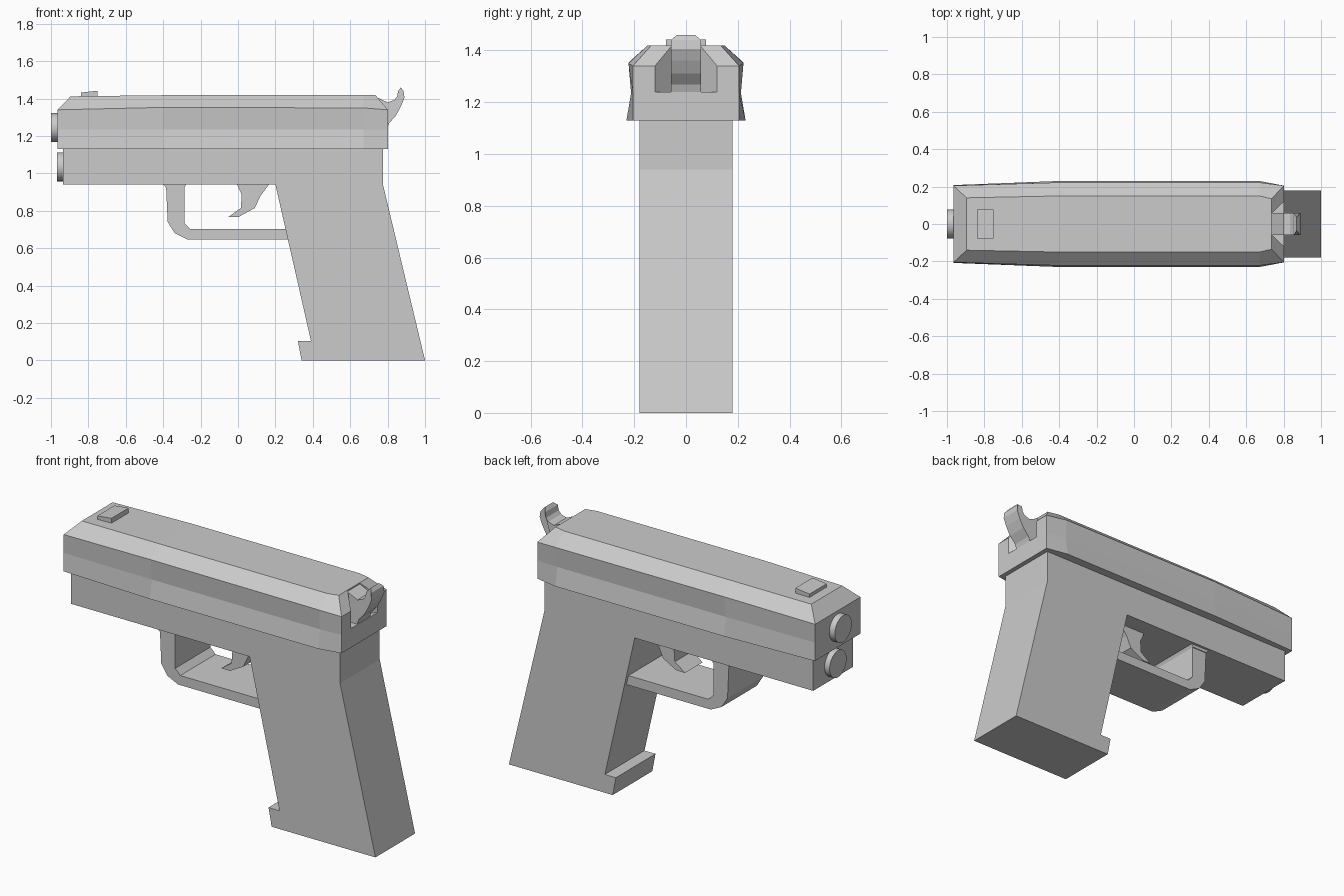
import bpy, bmesh
from math import pi
from mathutils import Matrix

if "Cube" in bpy.data.objects:
    bpy.data.objects.remove(bpy.data.objects["Cube"])


def finish(name, bm):
    bmesh.ops.recalc_face_normals(bm, faces=bm.faces)
    mesh = bpy.data.meshes.new(name)
    bm.to_mesh(mesh)
    bm.free()
    obj = bpy.data.objects.new(name, mesh)
    bpy.context.collection.objects.link(obj)
    return obj


def prism(name, profile, half, taper=lambda z: 1.0):
    """Side profile (x, z) extruded symmetrically across y."""
    bm = bmesh.new()
    sides = [[bm.verts.new((x, s * half * taper(z), z)) for x, z in profile] for s in (-1, 1)]
    for ring in sides:
        bm.faces.new(ring)
    n = len(profile)
    for i in range(n):
        j = (i + 1) % n
        bm.faces.new((sides[0][i], sides[0][j], sides[1][j], sides[1][i]))
    return finish(name, bm)


def disc(name, x0, x1, z, radius):
    bm = bmesh.new()
    m = Matrix.Translation(((x0 + x1) / 2, 0, z)) @ Matrix.Rotation(pi / 2, 4, 'Y')
    bmesh.ops.create_cone(bm, cap_ends=True, segments=32, radius1=radius,
                          radius2=radius, depth=x1 - x0, matrix=m)
    obj = finish(name, bm)
    bpy.context.view_layer.objects.active = obj
    obj.select_set(True)
    bpy.ops.object.shade_smooth_by_angle()
    obj.select_set(False)


# Frame and raked grip
prism("frame_grip", [(-0.935, 1.13), (-0.935, 0.94), (0.2, 0.94), (0.39, 0.105), (0.32, 0.105),
                     (0.34, 0), (1.0, 0), (0.775, 0.94), (0.775, 1.13)], 0.18)

# Slide: lofted sections of (x, half width, z) from bottom to top
sections = [
    [(-0.965, 0.208, 1.13), (-0.965, 0.206, 1.235), (-0.965, 0.205, 1.34), (-0.895, 0.14, 1.412)],
    [(-0.4, 0.23, 1.13), (-0.4, 0.212, 1.235), (-0.4, 0.222, 1.353), (-0.4, 0.15, 1.418)],
    [(0.67, 0.23, 1.13), (0.67, 0.212, 1.235), (0.67, 0.222, 1.35), (0.67, 0.15, 1.418)],
    [(0.802, 0.205, 1.13), (0.802, 0.205, 1.235), (0.802, 0.205, 1.34), (0.735, 0.135, 1.418)],
]
bm = bmesh.new()
rings = [[bm.verts.new(p) for p in sec] + [bm.verts.new((x, -y, z)) for x, y, z in reversed(sec)]
         for sec in sections]
for a, b in zip(rings, rings[1:]):
    for i in range(8):
        j = (i + 1) % 8
        bm.faces.new((a[i], a[j], b[j], b[i]))
for r in (rings[0], rings[-1]):
    bm.faces.new((r[0], r[1], r[2], r[5], r[6], r[7]))
    bm.faces.new((r[2], r[3], r[4], r[5]))
slide = finish("slide", bm)

# Flared notch for the hammer
bm = bmesh.new()
plan = [(0.735, -0.055), (0.802, -0.12), (0.85, -0.165), (0.85, 0.165), (0.802, 0.12), (0.735, 0.055)]
face = bm.faces.new([bm.verts.new((x, y, 1.24)) for x, y in plan])
ext = bmesh.ops.extrude_face_region(bm, geom=[face])
top = [v for v in ext["geom"] if isinstance(v, bmesh.types.BMVert)]
bmesh.ops.translate(bm, verts=top, vec=(0, 0, 0.3))
cutter = finish("notch_cutter", bm)
cutter.hide_render = True
cutter.hide_viewport = True
cut = slide.modifiers.new("notch", 'BOOLEAN')
cut.operation = 'DIFFERENCE'
cut.solver = 'EXACT'
cut.object = cutter

# Hammer, narrower at the spur
prism("hammer", [(0.735, 1.24), (0.798, 1.24), (0.808, 1.268), (0.845, 1.31), (0.872, 1.36),
                 (0.89, 1.405), (0.885, 1.44), (0.87, 1.46), (0.856, 1.44), (0.85, 1.41),
                 (0.835, 1.392), (0.8, 1.38), (0.735, 1.41)], 0.058,
      lambda z: 0.6 if z > 1.45 else 1.0)

# Front sight
prism("front_sight", [(-0.84, 1.40), (-0.75, 1.40), (-0.75, 1.442), (-0.84, 1.432)], 0.078)

# Muzzle and rod ends
disc("muzzle", -1.0, -0.96, 1.245, 0.077)
disc("guide_rod", -0.967, -0.93, 1.035, 0.077)

# Trigger guard with its collar
prism("trigger_guard", [(-0.385, 0.94), (-0.376, 0.74), (-0.338, 0.68), (-0.27, 0.647), (0.27, 0.647),
                        (0.256, 0.702), (-0.255, 0.702), (-0.287, 0.735), (-0.287, 0.94)], 0.16)
prism("guard_collar", [(-0.398, 0.94), (-0.383, 0.922), (-0.287, 0.922), (-0.278, 0.94)], 0.165)

# Trigger
prism("trigger", [(-0.005, 0.94), (0.02, 0.885), (0.015, 0.815), (-0.05, 0.768), (0.005, 0.768),
                  (0.09, 0.815), (0.12, 0.88), (0.165, 0.94)], 0.08)
